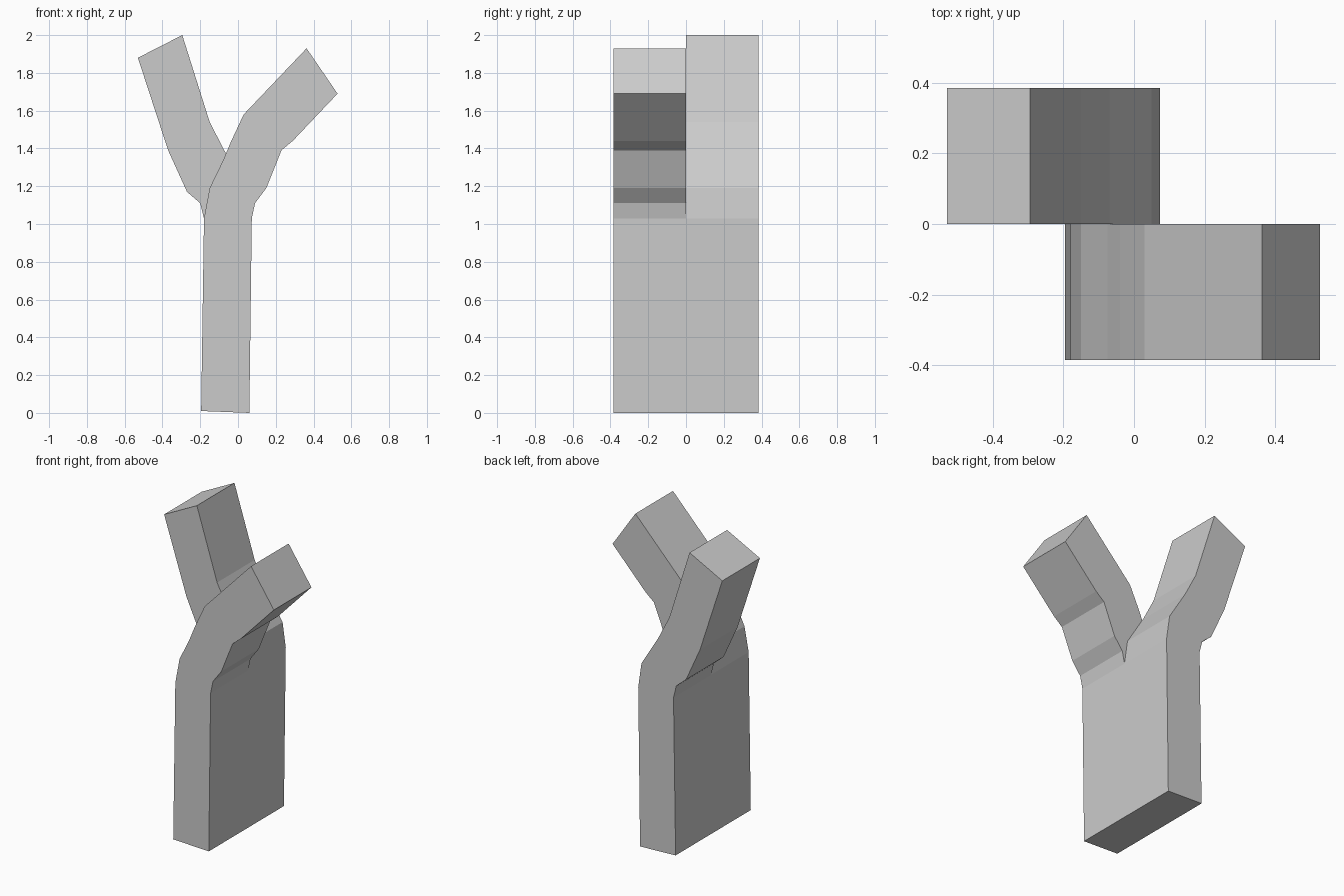
import bpy, bmesh

if "Cube" in bpy.data.objects:
    bpy.data.objects.remove(bpy.data.objects["Cube"])

DEPTH = 0.385

# Shared straight trunk corners: bottom left, bottom right, top right
TRUNK = [(-0.195, 0.01), (0.06, 0.0), (0.073, 1.03)]
TRUNK_TOP_LEFT = [(-0.18, 1.03)]

# Branch outlines (x, z), running from the trunk's right shoulder to its left
RIGHT_BRANCH = [(0.09, 1.11), (0.15, 1.19), (0.23, 1.39), (0.29, 1.44),
                (0.527, 1.69), (0.363, 1.93), (0.03, 1.58), (-0.04, 1.43),
                (-0.075, 1.345), (-0.15, 1.19)]
LEFT_BRANCH = [(0.05, 1.19), (-0.07, 1.385), (-0.15, 1.54), (-0.295, 2.0),
               (-0.53, 1.88), (-0.37, 1.39), (-0.27, 1.17), (-0.2, 1.11)]


def slab(name, outline, y0, y1):
    """Extrude an x-z outline from y0 to y1."""
    bm = bmesh.new()
    face = bm.faces.new([bm.verts.new((x, y0, z)) for x, z in outline])
    new = bmesh.ops.extrude_face_region(bm, geom=[face])["geom"]
    verts = [g for g in new if isinstance(g, bmesh.types.BMVert)]
    bmesh.ops.translate(bm, verts=verts, vec=(0, y1 - y0, 0))
    bmesh.ops.recalc_face_normals(bm, faces=bm.faces)
    mesh = bpy.data.meshes.new(name)
    bm.to_mesh(mesh)
    bm.free()
    obj = bpy.data.objects.new(name, mesh)
    bpy.context.collection.objects.link(obj)
    return obj


# Front half leans right, back half leans left
post = slab("forked_post", TRUNK + RIGHT_BRANCH + TRUNK_TOP_LEFT, -DEPTH, 0)
back = slab("back_half", TRUNK + LEFT_BRANCH + TRUNK_TOP_LEFT, 0, DEPTH)

# Fuse the halves into one solid
union = post.modifiers.new("fuse", 'BOOLEAN')
union.operation = 'UNION'
union.solver = 'EXACT'
union.object = back
bpy.context.view_layer.objects.active = post
bpy.ops.object.modifier_apply(modifier=union.name)
bpy.data.objects.remove(back)
